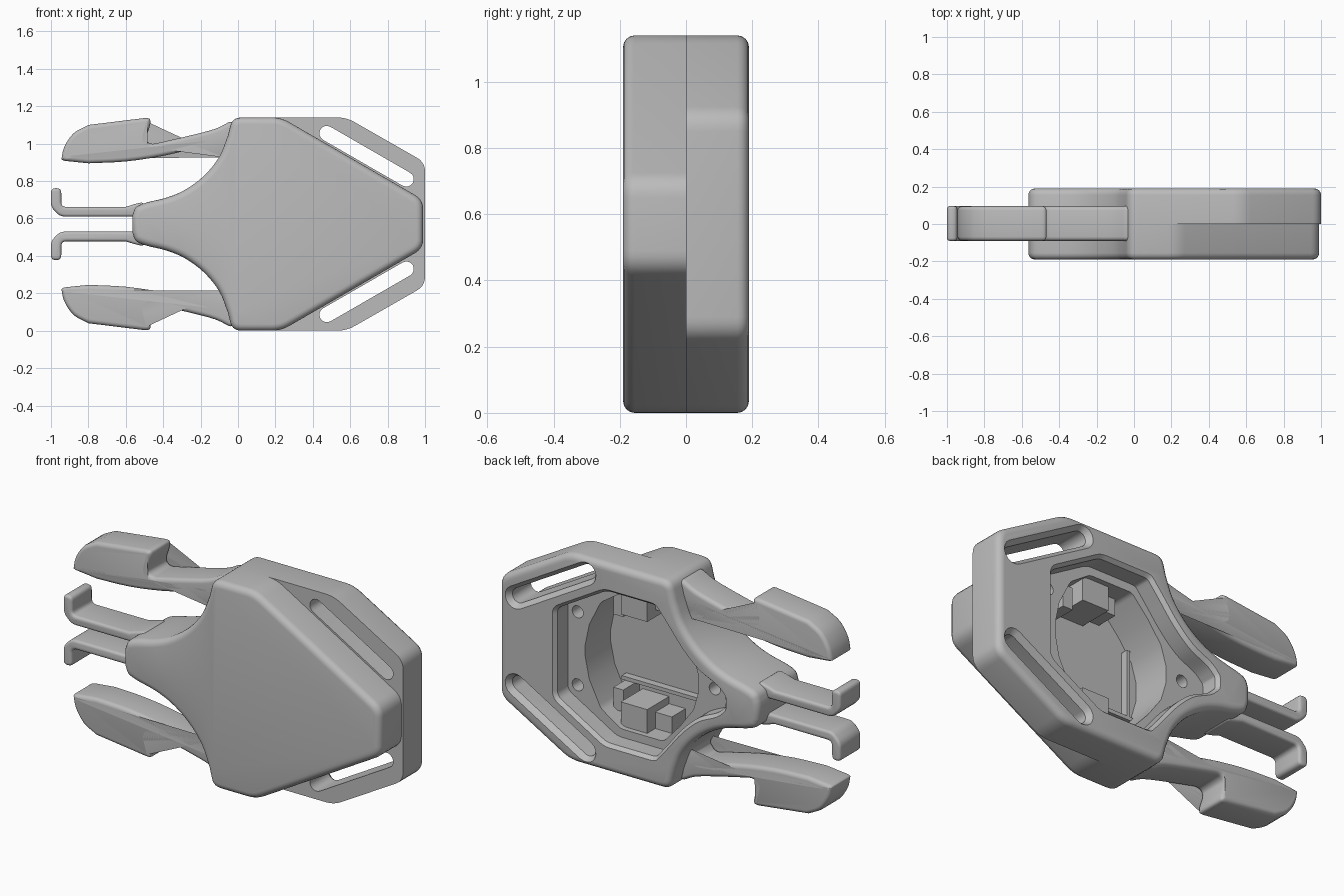
import bpy, bmesh, math
from mathutils import Vector

if "Cube" in bpy.data.objects:
    bpy.data.objects.remove(bpy.data.objects["Cube"])

MID = 0.57       # height of the symmetry line
DEPTH = 0.19     # half thickness of the body

grey = bpy.data.materials.new("plain grey")
grey.use_nodes = True
grey.diffuse_color = (0.5, 0.5, 0.5, 1)
grey.node_tree.nodes["Principled BSDF"].inputs["Base Color"].default_value = (0.5, 0.5, 0.5, 1)


def flip(points):
    """Mirror a profile across the symmetry line."""
    return [(x, 2 * MID - z) for x, z in reversed(points)]


def spline(points, steps=4):
    """Smooth open curve through the points."""
    pts = [Vector(p) for p in points]
    pts = [2 * pts[0] - pts[1]] + pts + [2 * pts[-1] - pts[-2]]
    out = []
    for a, b, c, d in zip(pts, pts[1:], pts[2:], pts[3:]):
        for i in range(steps):
            t = i / steps
            out.append(tuple(0.5 * (2 * b + (c - a) * t + (2 * a - 5 * b + 4 * c - d) * t * t
                                    + (3 * b - a - 3 * c + d) * t ** 3)))
    return out + [tuple(points[-1])]


def fillet(points, size, steps=5):
    """Round the sharp corners of a closed profile."""
    out, pts = [], [Vector(p) for p in points]
    for i, p in enumerate(pts):
        a, b = pts[i - 1] - p, pts[(i + 1) % len(pts)] - p
        if math.pi - a.angle(b) < 0.42:
            out.append(tuple(p))
            continue
        s = p + a.normalized() * min(size, a.length * 0.45)
        e = p + b.normalized() * min(size, b.length * 0.45)
        for k in range(steps + 1):
            t = k / steps
            out.append(tuple(s * (1 - t) ** 2 + p * 2 * t * (1 - t) + e * t * t))
    return out


def grow(points, d):
    """Offset a closed profile outward."""
    pts = [Vector(p) for p in points]
    area = sum(pts[i - 1].cross(pts[i]) for i in range(len(pts)))
    sign = 1 if area > 0 else -1
    out = []
    for i, p in enumerate(pts):
        t = (pts[(i + 1) % len(pts)] - pts[i - 1]).normalized()
        out.append((p.x + t.y * d * sign, p.y - t.x * d * sign))
    return out


def capsule(a, b, r, n=8):
    a, b = Vector(a), Vector(b)
    base = math.atan2(b.y - a.y, b.x - a.x)
    out = []
    for c, start in ((b, base - math.pi / 2), (a, base + math.pi / 2)):
        for k in range(n + 1):
            w = start + math.pi * k / n
            out.append((c.x + r * math.cos(w), c.y + r * math.sin(w)))
    return out


def prism(name, points, y0, y1, bevel=0, ends=(), far=None):
    """Extrude an x-z profile along y; round the rims listed in ends."""
    bm = bmesh.new()
    ring0 = [bm.verts.new((x, y0, z)) for x, z in points]
    ring1 = [bm.verts.new((x, y1, z)) for x, z in (far or points)]
    n = len(points)
    bm.faces.new(ring0)
    bm.faces.new(ring1[::-1])
    for i in range(n):
        j = (i + 1) % n
        bm.faces.new((ring0[j], ring0[i], ring1[i], ring1[j]))
    bmesh.ops.recalc_face_normals(bm, faces=bm.faces)
    if bevel:
        rim = [e for e in bm.edges
               if any(all(abs(v.co.y - y) < 1e-5 for v in e.verts) for y in ends)]
        bmesh.ops.bevel(bm, geom=rim, offset=bevel, segments=4, profile=0.5,
                        affect='EDGES', clamp_overlap=False)
    mesh = bpy.data.meshes.new(name)
    bm.to_mesh(mesh)
    bm.free()
    mesh.materials.append(grey)
    ob = bpy.data.objects.new(name, mesh)
    bpy.context.collection.objects.link(ob)
    return ob


def activate(ob):
    bpy.ops.object.select_all(action='DESELECT')
    ob.select_set(True)
    bpy.context.view_layer.objects.active = ob


def carve(ob, cutters):
    activate(ob)
    for c in cutters:
        mod = ob.modifiers.new("cut", 'BOOLEAN')
        mod.operation, mod.solver, mod.object = 'DIFFERENCE', 'EXACT', c
        bpy.ops.object.modifier_apply(modifier=mod.name)


parts = []

# Body halves: shared neck curve, different strap ends
neck = spline([(-0.565, 0.615), (-0.545, 0.66), (-0.49, 0.685), (-0.38, 0.712), (-0.28, 0.755),
               (-0.18, 0.83), (-0.1, 0.93), (-0.055, 1.04)]) + [(-0.03, 1.14)]
front_half = neck + [(0.23, 1.14), (0.99, 0.7)]
back_half = neck + [(0.58, 1.14), (1.0, 0.9)]
front_shell = prism("front_shell", fillet(front_half + flip(front_half), 0.05),
                    -DEPTH, 0, 0.035, (-DEPTH,))
back_frame = prism("back_frame", fillet(back_half + flip(back_half), 0.05),
                   0, DEPTH, 0.035, (DEPTH,))

# Cavity cutters: lid recess, deep pocket and screw holes
recess = spline([(-0.36, 0.6), (-0.31, 0.645), (-0.2, 0.7), (-0.1, 0.79), (-0.01, 0.9),
                 (0.06, 0.985)]) + [(0.36, 0.985), (0.66, 0.81)]
recess = fillet(recess + flip(recess), 0.03)
pocket = [(-0.13, 0.62), (-0.1, 0.72), (-0.02, 0.83), (0.08, 0.94), (0.34, 0.94),
          (0.46, 0.86), (0.53, 0.72), (0.555, 0.6)]
pocket = fillet(pocket + flip(pocket), 0.02)
cutters = [prism("recess_cutter", recess, 0.08, 0.3),
           prism("rim_cutter", recess, 0.17, 0.2, far=grow(recess, 0.025)),
           prism("pocket_cutter", pocket, -0.14, 0.1)]
for x, z in ((0.6, MID + 0.2), (0.6, MID - 0.2), (-0.23, MID)):
    cutters.append(prism("hole_cutter", capsule((x, z), (x + 0.001, z), 0.033), -0.04, 0.1))

# Strap slots with flared rims
slot = capsule((0.475, 1.055), (0.9, 0.81), 0.04)
slot_cutters = []
for s in (slot, flip(slot)):
    slot_cutters.append(prism("slot_cutter", s, 0.001, 0.3))
    slot_cutters.append(prism("slot_flare", s, 0.16, 0.2, far=grow(s, 0.03)))
    slot_cutters.append(prism("slot_inner", s, -0.02, 0.05))
carve(front_shell, cutters)
carve(back_frame, cutters + slot_cutters)
for c in cutters + slot_cutters:
    bpy.data.objects.remove(c)
parts += [front_shell, back_frame]


def box(name, x0, x1, z0, z1, y0, y1):
    parts.append(prism(name, [(x0, z0), (x1, z0), (x1, z1), (x0, z1)], y0, y1))


# Holders and ribs inside the pocket
for side, s in (("upper", 1), ("lower", -1)):
    def zz(a, b):
        return sorted((MID + s * a, MID + s * b))
    box(side + "_holder", 0.2, 0.36, *zz(0.24, 0.38), -0.145, 0.05)
    box(side + "_holder_step", 0.1, 0.2, *zz(0.28, 0.38), -0.145, -0.02)
    box(side + "_clip", 0.38, 0.44, *zz(0.2, 0.32), -0.145, 0.0)
box("long_rib", -0.08, 0.46, MID - 0.2, MID - 0.18, -0.145, -0.1)
box("cross_rib", -0.06, -0.04, MID - 0.18, MID + 0.18, -0.145, -0.1)

# Spring arms with barbed heads
arm = spline([(-0.945, 0.91), (-0.93, 0.98), (-0.88, 1.055), (-0.8, 1.1)], 3)
arm += [(-0.475, 1.14), (-0.465, 1.115), (-0.495, 1.02), (-0.465, 0.995)]
arm += spline([(-0.4, 1.01), (-0.25, 1.045), (-0.12, 1.08), (-0.04, 1.12)], 3)
arm += [(-0.0, 1.1), (-0.0, 1.0), (-0.07, 0.93), (-0.1, 0.91)]
arm += spline([(-0.095, 0.96), (-0.13, 0.995), (-0.2, 0.982), (-0.4, 0.935), (-0.6, 0.905),
               (-0.8, 0.895)], 3)
arm = fillet(arm, 0.03)

# Centre prongs with hooked tips
prong = [(-0.5, 0.61), (-0.5, 0.69), (-0.56, 0.675), (-0.6, 0.662), (-0.945, 0.662),
         (-0.945, 0.762), (-1.0, 0.762), (-1.0, 0.66), (-0.95, 0.61)]
prong = fillet(prong, 0.027)

for side, f in (("upper", list), ("lower", flip)):
    parts.append(prism(side + "_spring_arm", f(arm), -0.09, 0.095, 0.022, (-0.09, 0.095)))
    parts.append(prism(side + "_prong", f(prong), -0.09, 0.095, 0.015, (-0.09, 0.095)))

# Smooth shading with crisp edges
for ob in parts:
    activate(ob)
    bpy.ops.object.shade_smooth_by_angle(angle=math.radians(35))
